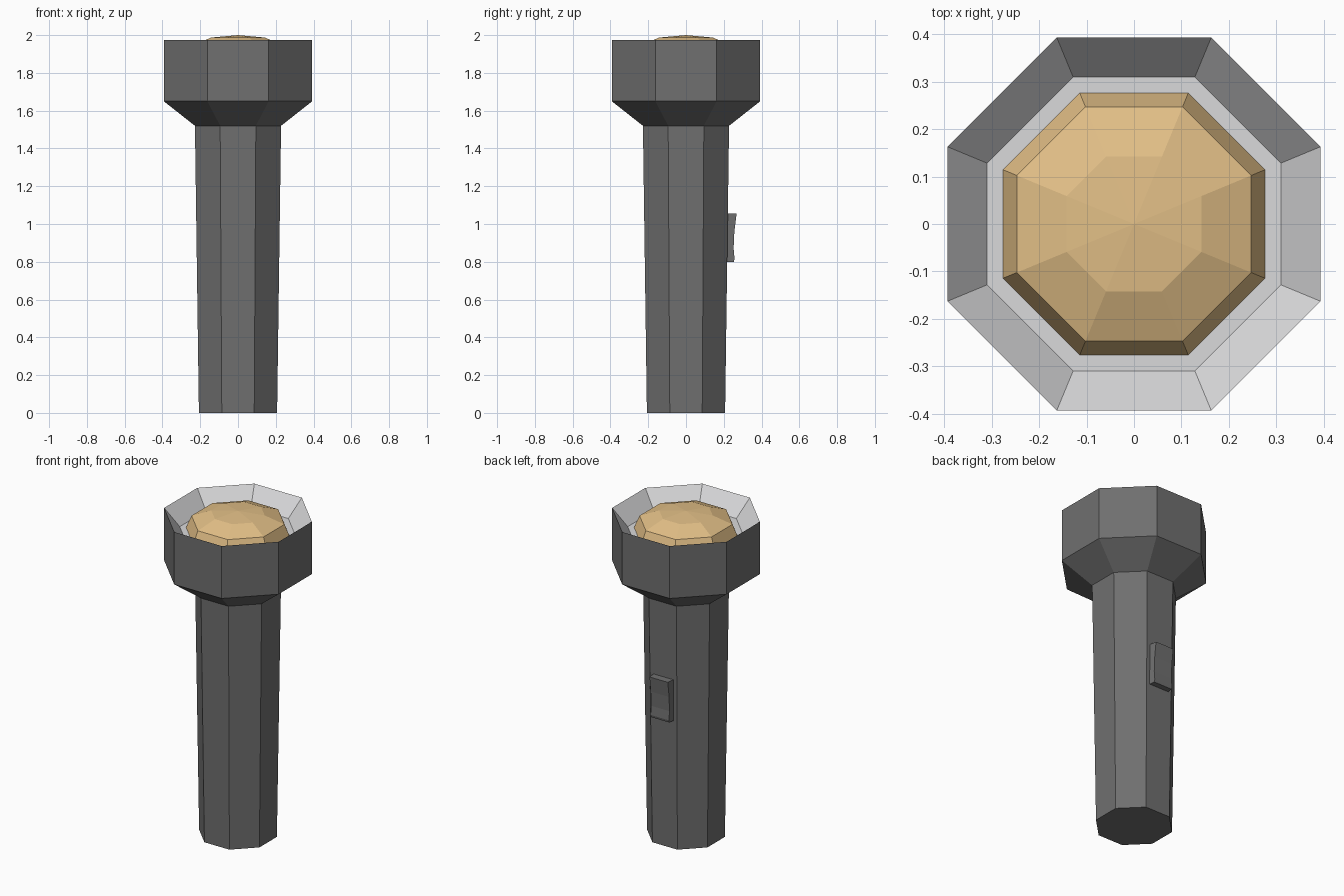
import bpy, bmesh, math

if "Cube" in bpy.data.objects:
    bpy.data.objects.remove(bpy.data.objects["Cube"])


def material(name, rgb):
    m = bpy.data.materials.new(name)
    m.diffuse_color = (*rgb, 1)
    m.use_nodes = True
    m.node_tree.nodes["Principled BSDF"].inputs["Base Color"].default_value = m.diffuse_color
    return m


DARK = material("dark grey casing", (0.16, 0.16, 0.16))
SILVER = material("light grey reflector", (0.70, 0.70, 0.71))
AMBER = material("warm yellow lens", (0.76, 0.52, 0.24))


def finish(name, bm, mat):
    me = bpy.data.meshes.new(name)
    bm.to_mesh(me)
    bm.free()
    me.materials.append(mat)
    ob = bpy.data.objects.new(name, me)
    bpy.context.collection.objects.link(ob)
    return ob


def octagon_loft(name, profile, mat, cap_start=False):
    """Stack octagons given as (half width across flats, z); half width 0 is a point."""
    bm = bmesh.new()
    rings = []
    for half, z in profile:
        if half == 0:
            rings.append([bm.verts.new((0, 0, z))] * 8)
            continue
        r = half / math.cos(math.pi / 8)
        rings.append([bm.verts.new((r * math.cos((i + 0.5) * math.pi / 4),
                                    r * math.sin((i + 0.5) * math.pi / 4), z))
                      for i in range(8)])
    for a, b in zip(rings, rings[1:]):
        for i in range(8):
            j = (i + 1) % 8
            if b[0] is b[1]:
                bm.faces.new((a[i], a[j], b[i]))
            else:
                bm.faces.new((a[i], a[j], b[j], b[i]))
    if cap_start:
        bm.faces.new(rings[0][::-1])
    return finish(name, bm, mat)


# Handle and flared head
octagon_loft("casing", [(0.207, 0), (0.228, 1.52), (0.393, 1.65), (0.393, 1.975)],
             DARK, cap_start=True)

# Sloped reflector inside the rim, with its flat floor
octagon_loft("reflector", [(0.393, 1.975), (0.31, 1.868), (0.27, 1.868)], SILVER)

# Faceted domed lens
octagon_loft("lens", [(0.277, 1.866), (0.247, 1.943), (0.142, 1.987), (0, 2.0)], AMBER)

# Thumb switch on the back: concave side profile (y, z) extruded across x
profile = [(0.205, 0.80), (0.253, 0.80), (0.257, 0.815), (0.252, 0.87),
           (0.256, 0.96), (0.268, 1.055), (0.205, 1.055)]
bm = bmesh.new()
sides = []
for s in (-1, 1):
    sides.append([bm.verts.new((s * (0.07 if y < 0.22 else 0.063), y, z))
                  for y, z in profile])
bm.faces.new(sides[0])
bm.faces.new(sides[1][::-1])
for i in range(len(profile)):
    j = (i + 1) % len(profile)
    bm.faces.new((sides[0][i], sides[1][i], sides[1][j], sides[0][j]))
bmesh.ops.recalc_face_normals(bm, faces=bm.faces)
finish("switch", bm, DARK)
